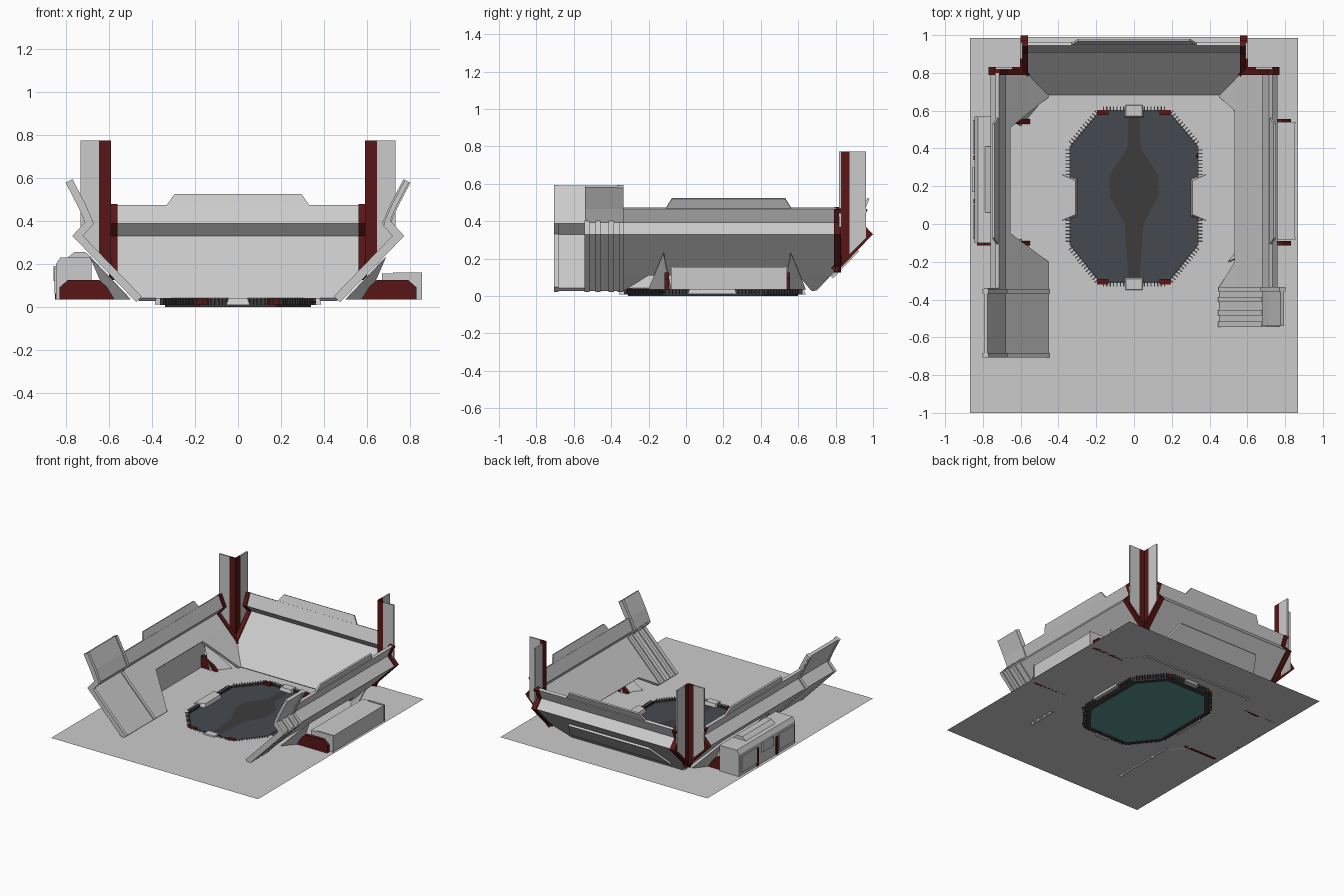
import bpy, bmesh, math
from mathutils import Vector

if "Cube" in bpy.data.objects:
    bpy.data.objects.remove(bpy.data.objects["Cube"])

F = 0.035  # floor height


def material(name, rgb):
    m = bpy.data.materials.new(name)
    m.diffuse_color = (*rgb, 1)
    m.use_nodes = True
    m.node_tree.nodes["Principled BSDF"].inputs["Base Color"].default_value = m.diffuse_color
    return m


RED = material("dark_red", (0.10, 0.008, 0.008))
SLATE = material("slate", (0.06, 0.068, 0.08))
DARK = material("dark_grey", (0.045, 0.045, 0.045))
TEAL = material("teal", (0.10, 0.30, 0.28))


def mesh(name, verts, faces, mat=None, thick=0):
    me = bpy.data.meshes.new(name)
    me.from_pydata([tuple(v) for v in verts], [], faces)
    bm = bmesh.new()
    bm.from_mesh(me)
    bmesh.ops.recalc_face_normals(bm, faces=bm.faces)
    bm.to_mesh(me)
    bm.free()
    ob = bpy.data.objects.new(name, me)
    bpy.context.collection.objects.link(ob)
    if mat:
        me.materials.append(mat)
    if thick:
        mod = ob.modifiers.new("thickness", 'SOLIDIFY')
        mod.thickness = thick
        mod.offset = 0
        mod.use_even_offset = True
    return ob


def prism(name, bottom, top, mat=None):
    n = len(bottom)
    faces = [tuple(range(n)), tuple(range(n, 2 * n))]
    faces += [(i, (i + 1) % n, n + (i + 1) % n, n + i) for i in range(n)]
    return mesh(name, list(bottom) + list(top), faces, mat)


def block(name, x0, x1, y0, y1, z0, z1, mat=None, inset=0):
    def rect(z, k):
        return [(x0 + k, y0 + k, z), (x1 - k, y0 + k, z), (x1 - k, y1 - k, z), (x0 + k, y1 - k, z)]
    return prism(name, rect(z0, 0), rect(z1, inset), mat)


# wall coordinates: t along the wall, d outward from its foot, z up
def back(t, d, z):
    return (t, 0.69 + d, z)


def side(s):
    return lambda t, d, z: (s * (0.46 + d), t, z)


def strip(name, place, rows, mat=None, thick=0.02):
    verts = []
    for d, z, lo, hi in rows:
        verts += [place(lo, d, z), place(hi, d, z)]
    faces = [(2 * i, 2 * i + 1, 2 * i + 3, 2 * i + 2) for i in range(len(rows) - 1)]
    return mesh(name, verts, faces, mat, thick)


FOOT = [(0, F), (0.11, 0.148)]
UPPER = [(0.285, 0.33), (0.23, 0.39), (0.265, 0.47)]
TALL = [(0, F), (0.285, 0.33), (0.23, 0.39), (0.265, 0.47), (0.325, 0.585)]

# floor with an octagonal hole
OCT = [(-0.18, 0.60), (0.18, 0.60), (0.34, 0.41), (0.34, -0.11),
       (0.18, -0.31), (-0.18, -0.31), (-0.34, -0.11), (-0.34, 0.41)]


def octagon(z, k=1.0):
    return [(x * k, 0.145 + (y - 0.145) * k, z) for x, y in OCT]


corners = [(-0.868, 0.985, F), (0.868, 0.985, F), (0.868, -1, F), (-0.868, -1, F)]
mesh("floor", octagon(F) + corners,
     [(0, 1, 9, 8), (1, 2, 9), (2, 3, 10, 9), (3, 4, 10), (4, 5, 11, 10),
      (5, 6, 11), (6, 7, 8, 11), (7, 0, 8)])

# table pit: rim, dark top and teal underside
rings = octagon(F, 1.0) + octagon(0.0, 1.0) + octagon(0.0, 0.92)
mesh("pit_rim", rings, [(r * 8 + i, r * 8 + (i + 1) % 8, r * 8 + 8 + (i + 1) % 8, r * 8 + 8 + i)
                        for r in range(2) for i in range(8)], DARK)
mesh("table_top", octagon(0.018, 1.0), [tuple(range(8))], SLATE)
mesh("table_underside", octagon(0.003, 0.93), [tuple(range(8))], TEAL)
half = [(0.03, 0.56), (0.035, 0.40), (0.13, 0.26), (0.13, 0.15), (0.05, 0.0), (0.03, -0.28)]
mesh("table_relief", [(x, y, 0.02) for x, y in half] + [(-x, y, 0.02) for x, y in half[::-1]],
     [tuple(range(12))], DARK)

# clamps, corner pieces and rings on the table edge
for s in (-1, 1):
    cx = s * 0.345
    prism("side_clamp", [(cx - s * 0.045, 0.04, 0.012), (cx + s * 0.042, 0.01, 0.012),
                         (cx + s * 0.042, 0.27, 0.012), (cx - s * 0.045, 0.24, 0.012)],
          [(cx - s * 0.035, 0.05, 0.042), (cx + s * 0.035, 0.02, 0.042),
           (cx + s * 0.035, 0.26, 0.042), (cx - s * 0.035, 0.23, 0.042)])
    for y in (0.59, -0.305):
        block("corner_piece", s * 0.165 - 0.03, s * 0.165 + 0.03, y - 0.014, y + 0.014, 0.008, 0.04, RED)
for y in (0.60, -0.32):
    block("end_clamp", -0.055, 0.055, y - 0.04, y + 0.04, 0.008, 0.042, None, 0.012)
for y in (0.36, -0.13):
    bpy.ops.mesh.primitive_torus_add(major_segments=12, minor_segments=6, location=(0.345, y, 0.022),
                                     major_radius=0.011, minor_radius=0.005)
    bpy.context.object.name = "rim_ring"
    bpy.context.object.data.materials.append(RED)

# teeth along the table edge
tv, tf = [], []
for i in range(8):
    a, b = Vector((*OCT[i], 0)), Vector((*OCT[(i + 1) % 8], 0))
    u = (b - a).normalized()
    n = Vector((-u.y, u.x, 0))
    count = int((b - a).length / 0.018)
    for j in range(1, count):
        c = a + u * (j * (b - a).length / count)
        k = len(tv)
        for z in (0.008, F + 0.003):
            tv += [c + u * p * 0.003 + n * q + Vector((0, 0, z))
                   for p, q in ((-1, -0.005), (1, -0.005), (1, 0.022), (-1, 0.022))]
        tf += [(k, k + 1, k + 2, k + 3), (k + 4, k + 5, k + 6, k + 7)]
        tf += [(k + m, k + (m + 1) % 4, k + 4 + (m + 1) % 4, k + 4 + m) for m in range(4)]
mesh("rim_teeth", tv, tf, DARK)

# back wall, raised plate and outer panel
strip("back_wall", back, [(d, z, -0.46 - min(d, 0.1), 0.46 + min(d, 0.1)) for d, z in FOOT + UPPER])
strip("back_top_plate", back, [(0.262, 0.465, -0.335, 0.335), (0.285, 0.522, -0.295, 0.295)], None, 0.012)
strip("back_outer_panel", back, [(0.09, 0.10, -0.42, 0.42), (0.23, 0.245, -0.34, 0.34)], None, 0.015)

for s in (-1, 1):
    P = side(s)
    # side wall legs and header around the opening
    if s < 0:
        m, hz, y0, y1 = 0.2, 0.242, -0.05, 0.51
        front = [(0, F, -0.34, -0.2), (m, hz, -0.34, y0)]
        rear = [(0, F, 0.67, 0.69), (0.11, 0.148, 0.585, 0.8), (m, hz, y1, 0.8)]
        header = [(m, hz, -0.34, 0.8)]
    else:
        front = [(0, F, -0.34, -0.33), (0.08, 0.117, -0.34, -0.2)]
        rear = [(0, F, 0.67, 0.69), (0.08, 0.117, 0.6, 0.77)]
        header = [(0.08, 0.117, -0.34, 0.77), (0.11, 0.148, -0.34, 0.8)]
    strip("side_wall_front_leg", P, front)
    strip("side_wall_rear_leg", P, rear)
    strip("side_wall", P, header + [(d, z, -0.34, 0.8) for d, z in UPPER])
    strip("side_top_plate", P, [(0.262, 0.465, -0.11, 0.565), (0.285, 0.522, -0.075, 0.53)], None, 0.012)

    # tall wall section at the front end
    end = -0.70 if s < 0 else -0.54
    strip("front_section", P, [(d, z, end, -0.34) for d, z in TALL], None, 0.022)
    for y in ((-0.355, -0.695) if s < 0 else (-0.345,)):
        strip("section_edge", P, [(d, z, y - 0.012, y + 0.012) for d, z in TALL], None, 0.036)
    if s > 0:
        for y in (-0.40, -0.47, -0.53):
            strip("section_rib", P, [(d, z, y - 0.014, y + 0.014) for d, z in TALL[:3]], None, 0.04)

    # red end caps that meet at the corner
    cap = [(0.10, 0.138)] + UPPER
    strip("side_end_cap", P, [(d, z, 0.79, 0.83) for d, z in cap], RED, 0.035)
    strip("back_end_cap", back, [(d, z, s * 0.56, s * 0.60) for d, z in cap], RED, 0.035)

    # folded corner pillar
    for name, d0, d1, z0, z1, mat in (("pillar_core", 0.135, 0.185, 0.165, 0.225, RED),
                                      ("pillar_wing", 0.185, 0.272, 0.225, 0.31, None)):
        outline = [(d0, z0), (d1, z1), (d1, 0.773), (d0, 0.773)]
        mesh(name, [P(0.825, d, z) for d, z in outline], [(0, 1, 2, 3)], mat, 0.012)
        mesh(name, [back(s * 0.597, d, z) for d, z in outline], [(0, 1, 2, 3)], mat, 0.012)

    # red wings and grey gussets beside the alcove box
    wing = [(0.55, F), (0.83, F), (0.83, 0.09), (0.79, 0.125), (0.645, 0.125)]
    for y, o in ((-0.09, -1), (0.53, 1)):
        prism("alcove_wing", [(s * x, y, z) for x, z in wing],
              [(s * x, y + o * 0.025, z) for x, z in wing], RED)
        mesh("alcove_gusset", [(s * 0.50, y + o * 0.11, F), (s * 0.685, y + o * 0.03, 0.23),
                               (s * 0.60, y - o * 0.01, F)], [(0, 1, 2)], None, 0.006)

# left alcove crate with panels and handle
crate = [(-0.845, F), (-0.845, 0.20), (-0.825, 0.23), (-0.68, 0.23), (-0.68, F)]
prism("crate", [(x, -0.1, z) for x, z in crate], [(x, 0.57, z) for x, z in crate])
hump = [(-0.79, 0.23), (-0.76, 0.255), (-0.71, 0.255), (-0.68, 0.23)]
prism("crate_lid", [(x, 0.06, z) for x, z in hump], [(x, 0.41, z) for x, z in hump])
for y0, y1 in ((-0.08, 0.10), (0.37, 0.55)):
    block("crate_panel", -0.853, -0.84, y0, y1, 0.06, 0.18)
for y in (0.12, 0.35):
    block("crate_band", -0.851, -0.84, y - 0.012, y + 0.012, F, 0.17, RED)
block("crate_handle", -0.857, -0.84, 0.17, 0.30, 0.12, 0.19)

# right alcove box
box = [(0.67, F), (0.85, F), (0.85, 0.155), (0.67, 0.155)]
prism("alcove_box", [(x, -0.08, z) for x, z in box], [(x, 0.54, z) for x, z in box])
for y in (-0.075, 0.535):
    block("box_edge", 0.72, 0.855, y - 0.006, y + 0.006, F, 0.16)
